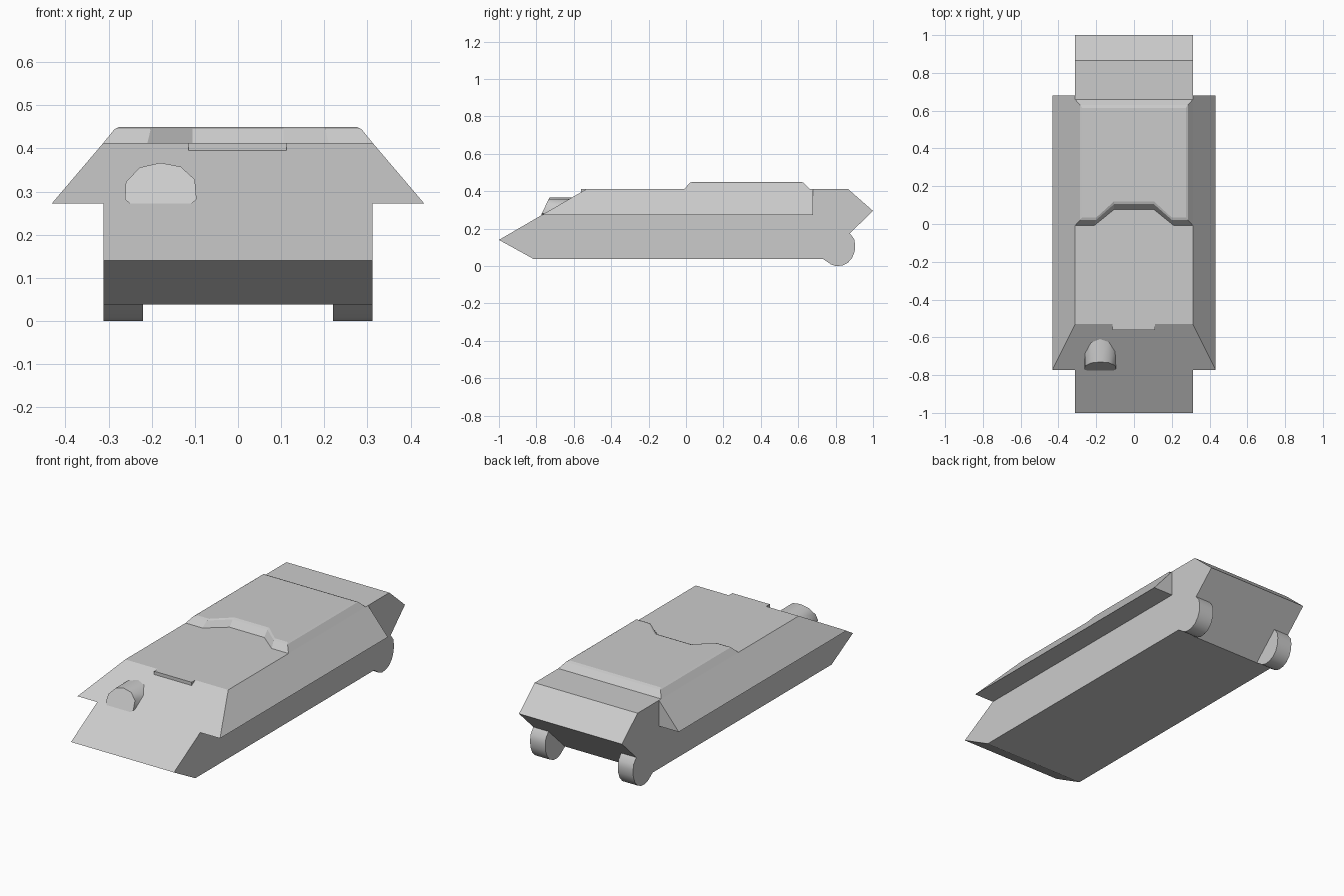
import bpy, bmesh

if "Cube" in bpy.data.objects:
    bpy.data.objects.remove(bpy.data.objects["Cube"])


def loft(name, rings, mirror=False):
    """Skin a closed solid through rings of matching points."""
    bm = bmesh.new()
    loops = [[bm.verts.new(p) for p in ring] for ring in rings]
    n = len(loops[0])
    for a, b in zip(loops, loops[1:]):
        for i in range(n):
            j = (i + 1) % n
            bm.faces.new((a[i], a[j], b[j], b[i]))
    bm.faces.new(loops[0][::-1])
    bm.faces.new(loops[-1])
    bmesh.ops.recalc_face_normals(bm, faces=bm.faces)
    mesh = bpy.data.meshes.new(name)
    bm.to_mesh(mesh)
    bm.free()
    obj = bpy.data.objects.new(name, mesh)
    bpy.context.collection.objects.link(obj)
    if mirror:
        obj.modifiers.new("Mirror", 'MIRROR')
    return obj


def side_prism(name, profile, x0, x1, mirror=False):
    """Extrude a (y, z) profile across x."""
    return loft(name, [[(x, y, z) for y, z in profile] for x in (x0, x1)], mirror)


def smooth(obj, angle):
    bpy.ops.object.select_all(action='DESELECT')
    obj.select_set(True)
    bpy.context.view_layer.objects.active = obj
    bpy.ops.object.shade_smooth_by_angle(angle=angle)


W, DECK_Z, SHELF_Z = 0.312, 0.413, 0.272


def glacis_y(z):
    """y of the sloping front plate at height z."""
    return -1 + (z - 0.14) * 0.47 / (DECK_Z - 0.14)


# Main hull
side_prism("hull", [(-1, 0.14), (-0.815, 0.038), (0.733, 0.038), (0.876, 0.175),
                    (1, 0.295), (0.865, DECK_Z), (-0.53, DECK_Z)], -W, W)

# Sloped side sponsons, cut at the front by the glacis plane
section = [(W, SHELF_Z), (0.432, SHELF_Z), (W, DECK_Z)]
loft("sponson", [[(x, glacis_y(z), z) for x, z in section],
                 [(x, 0.68, z) for x, z in section]], mirror=True)

# Rear drive housings
drive = side_prism("drive_housing",
                   [(0.733, 0.038), (0.775, 0.009), (0.803, 0.0), (0.835, 0.003),
                    (0.865, 0.017), (0.888, 0.043), (0.902, 0.078), (0.904, 0.115),
                    (0.899, 0.145), (0.876, 0.175)], 0.22, W, mirror=True)
smooth(drive, 0.6)


# Raised engine deck with notched front edge
def deck_ring(w, front, rear, z):
    half = [(w, rear), (w, front), (0.21 - (W - w) * 0.3, front), (0.105, front + 0.085)]
    return [(x, y, z) for x, y in half] + [(-x, y, z) for x, y in half[::-1]]


loft("engine_deck", [deck_ring(W, -0.008, 0.66, DECK_Z),
                     deck_ring(0.286, 0.02, 0.63, 0.445),
                     deck_ring(0.275, 0.035, 0.615, 0.45)])

# Small visor ledge at the top of the glacis
side_prism("visor_ledge", [(glacis_y(0.395), 0.395), (-0.53, DECK_Z),
                           (glacis_y(0.395), DECK_Z)], -0.115, 0.112)

# Hooded gun mount on the glacis, with a leaning front face
outline = [(-0.25, 0.272), (-0.262, 0.282), (-0.26, 0.322), (-0.228, 0.356), (-0.18, 0.367),
           (-0.133, 0.358), (-0.1, 0.328), (-0.096, 0.282), (-0.108, 0.272)]
mount = loft("gun_mount", [[(x, -0.775 + (z - 0.272) * 0.47, z) for x, z in outline],
                           [(x, glacis_y(z) + 0.01, z) for x, z in outline]])
smooth(mount, 0.75)
